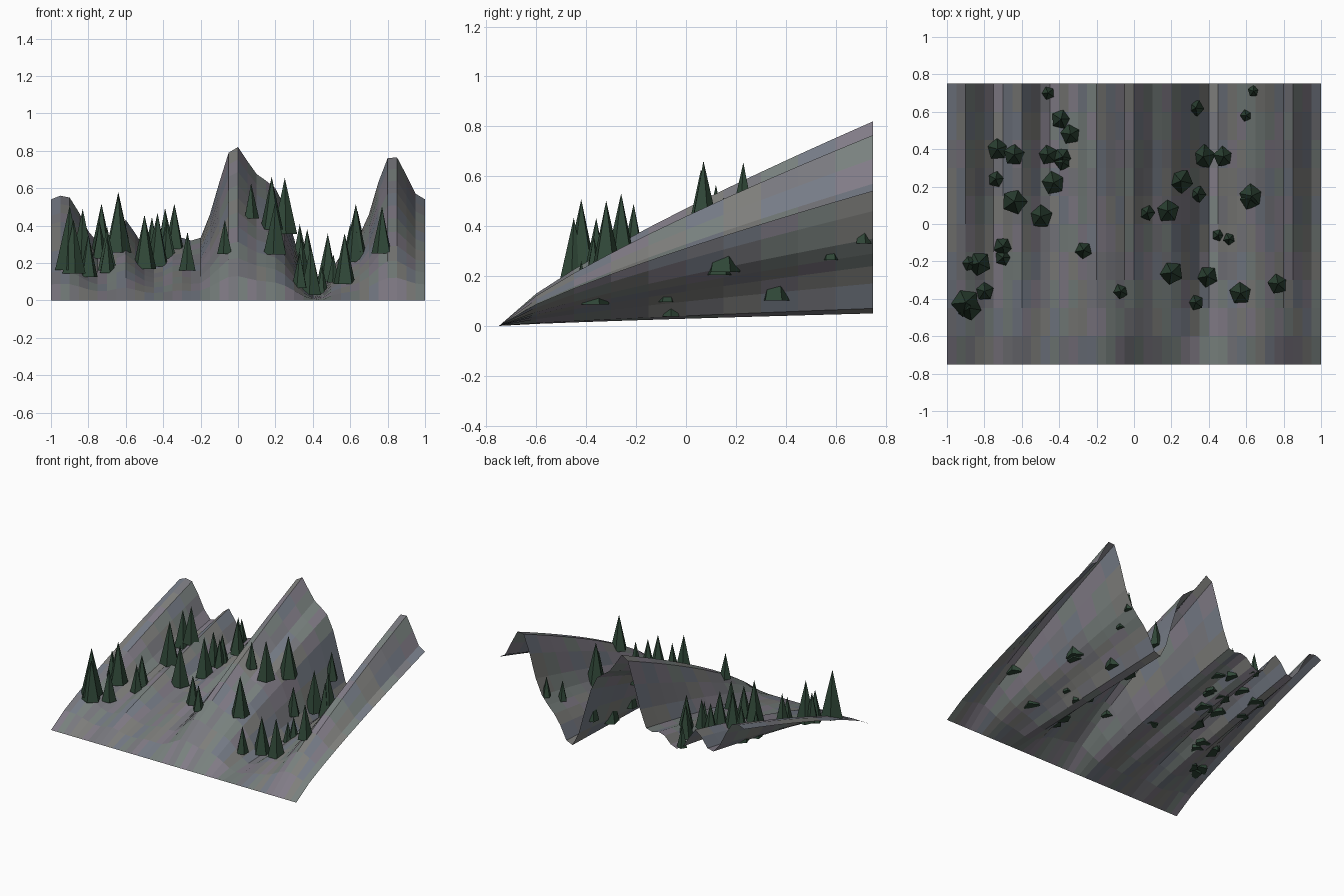
import bpy, bmesh, math, random

random.seed(4)


def material(name, rgb):
    m = bpy.data.materials.new(name)
    m.diffuse_color = (*rgb, 1)
    return m


# ridge profile along the back edge, every 0.05 from x = -1 to 1
RIDGE = [.54, .56, .55, .47, .37, .31, .32, .39, .43, .36, .28,
         .25, .27, .32, .335, .32, .335, .46, .63, .79, .82,
         .745, .675, .64, .60, .50, .33, .15, .05, .07, .17,
         .24, .29, .35, .46, .63, .76, .765, .67, .57, .54]


def ground(x, y):
    u = min(max((x + 1) / 0.05, 0), 39.999)
    i = int(u)
    h = RIDGE[i] + (RIDGE[i + 1] - RIDGE[i]) * (u - i)
    return h * max((y + .75) / 1.5, 0) ** 0.8


def add_object(name, bm, mats):
    me = bpy.data.meshes.new(name)
    bm.to_mesh(me)
    bm.free()
    for m in mats:
        me.materials.append(m)
    ob = bpy.data.objects.new(name, me)
    bpy.context.collection.objects.link(ob)
    return ob


# mountainside: open faceted sheet with mottled rock tones
rock = [material("rock_%d" % i, c) for i, c in enumerate([
    (.19, .19, .21), (.22, .20, .24), (.19, .22, .21), (.21, .21, .20), (.18, .20, .24)])]
bm = bmesh.new()
rows = [[bm.verts.new((-1 + .05 * i, -.75 + .15 * j, ground(-1 + .05 * i, -.75 + .15 * j)))
         for i in range(41)] for j in range(11)]
for a, b in zip(rows, rows[1:]):
    for i in range(40):
        f = bm.faces.new((a[i], a[i + 1], b[i + 1], b[i]))
        f.material_index = random.randrange(len(rock))
add_object("mountainside", bm, rock)

# pine trees: five-sided cones standing on the slope (x, y, radius)
TREES = [(-.46, .70, .037), (-.39, .56, .055), (-.34, .48, .055), (-.73, .40, .06),
         (-.64, .37, .06), (-.46, .37, .055), (-.38, .36, .05), (-.38, .33, .045),
         (-.74, .24, .045), (-.43, .22, .065), (-.64, .12, .07), (-.50, .04, .066),
         (-.70, -.12, .053), (-.70, -.18, .045), (-.27, -.14, .047), (-.88, -.21, .042),
         (-.83, -.21, .068), (-.80, -.36, .052), (-.90, -.42, .078), (-.88, -.45, .066),
         (-.07, -.36, .042), (.33, .62, .046), (.60, .58, .033), (.64, .71, .033),
         (.37, .36, .067), (.48, .36, .058), (.25, .23, .068), (.34, .16, .047),
         (.63, .15, .068), (.62, .13, .055), (.07, .06, .043), (.18, .07, .064),
         (.45, -.06, .034), (.51, -.08, .034), (.20, -.26, .065), (.39, -.28, .06),
         (.33, -.42, .044), (.57, -.37, .062), (.77, -.32, .057)]
pine = material("pine_green", (.03, .065, .04))
for n, (x, y, r) in enumerate(TREES):
    bm = bmesh.new()
    bmesh.ops.create_cone(bm, cap_ends=True, segments=5, radius1=r, radius2=0, depth=4.4 * r)
    bmesh.ops.remove_doubles(bm, verts=bm.verts, dist=1e-5)
    bmesh.ops.translate(bm, verts=bm.verts, vec=(0, 0, 2.2 * r))
    tree = add_object("pine_tree_%02d" % n, bm, [pine])
    tree.location = (x, y, ground(x, y))
    tree.rotation_euler.z = random.uniform(0, 2 * math.pi)
